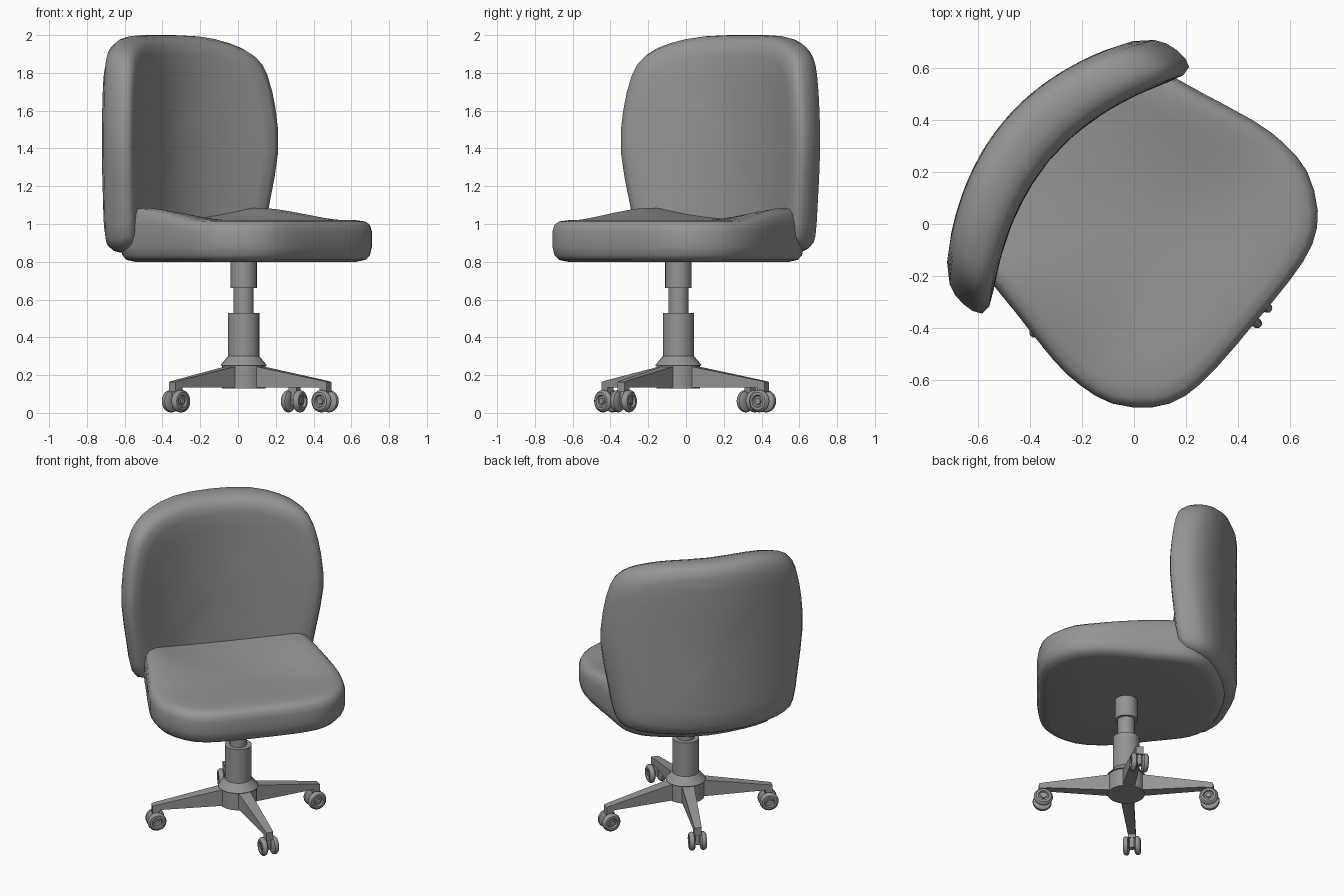
import bpy, bmesh, math
from mathutils import Matrix, Vector

old = bpy.data.objects.get("Cube")
if old:
    bpy.data.objects.remove(old, do_unlink=True)

grey = bpy.data.materials.new("mid grey")
grey.use_nodes = True
GREY = (0.3, 0.3, 0.3, 1)
grey.diffuse_color = GREY
grey.node_tree.nodes["Principled BSDF"].inputs["Base Color"].default_value = GREY

TURN = math.radians(50)      # the cushions face a corner
HUB = Vector((0.03, -0.04, 0))


def finish(name, bm, matrix=None, angle=35):
    """Turn a bmesh into a shaded object."""
    bmesh.ops.recalc_face_normals(bm, faces=bm.faces)
    me = bpy.data.meshes.new(name)
    bm.to_mesh(me)
    bm.free()
    me.materials.append(grey)
    ob = bpy.data.objects.new(name, me)
    bpy.context.collection.objects.link(ob)
    if matrix:
        ob.matrix_world = matrix
    bpy.ops.object.select_all(action="DESELECT")
    ob.select_set(True)
    bpy.context.view_layer.objects.active = ob
    bpy.ops.object.shade_smooth_by_angle(angle=math.radians(angle))
    return ob


def smooth_outline(half, steps=2):
    """Mirror a half outline and resample it with a Catmull-Rom curve."""
    pts = [Vector(p) for p in half]
    pts += [Vector((-p.x, p.y)) for p in reversed(pts[1:-1])]
    n, out = len(pts), []
    for i in range(n):
        a, b, c, d = (pts[(i + k) % n] for k in (-1, 0, 1, 2))
        for s in range(steps):
            t = s / steps
            out.append(0.5 * (2 * b + (c - a) * t + (2 * a - 5 * b + 4 * c - d) * t ** 2
                              + (3 * b - a - 3 * c + d) * t ** 3))
    return out


def pillow(name, half, centre, rings, place):
    """Loft scaled copies of an outline; place() maps (u, v, height) to a point."""
    bm = bmesh.new()
    outline, mid = smooth_outline(half), Vector(centre)
    n = len(outline)
    loops = []
    for scale, h in rings:
        pts = [mid + (p - mid) * scale for p in outline]
        loops.append([bm.verts.new(place(p.x, p.y, h)) for p in pts])
    for lo, hi in zip(loops, loops[1:]):
        for i in range(n):
            bm.faces.new((lo[i], lo[(i + 1) % n], hi[(i + 1) % n], hi[i]))
    for loop, h in ((loops[0], rings[0][1]), (loops[-1], rings[-1][1])):
        tip = bm.verts.new(place(mid.x, mid.y, h))
        for i in range(n):
            bm.faces.new((loop[i], loop[(i + 1) % n], tip))
    return finish(name, bm, Matrix.Rotation(TURN, 4, "Z"), 60)


def lathe(name, profile, matrix, segments=24):
    """Spin (radius, height) points about z."""
    bm = bmesh.new()
    vs = [bm.verts.new((r, 0, z)) for r, z in profile]
    edges = [bm.edges.new(pair) for pair in zip(vs, vs[1:])]
    bmesh.ops.spin(bm, geom=vs + edges, cent=(0, 0, 0), axis=(0, 0, 1),
                   angle=2 * math.pi, steps=segments)
    bmesh.ops.remove_doubles(bm, verts=bm.verts, dist=0.0001)
    return finish(name, bm, matrix)


# Seat cushion with raised rear corners
def seat_point(x, y, h):
    t = min(max((y + 0.3) / 0.55, 0), 1)
    t = t * t * (3 - 2 * t)
    lift = t * (0.06 * min(abs(x) / 0.45, 1) ** 2 + 0.005)
    return x, y, h + lift * min(max((h - 0.88) / 0.13, 0), 1)


seat_half = [(0, -.602), (.22, -.60), (.38, -.578), (.495, -.51), (.585, -.38), (.61, -.24),
             (.602, -.1), (.555, .13), (.53, .26), (.5, .36), (.42, .46), (.25, .53), (0, .57)]
seat_rings = [(.5, .8), (.88, .8), (.95, .81), (.985, .835), (1, .88), (1, .96), (.985, .995),
              (.95, 1.013), (.88, 1.02), (.75, 1.02), (.6, 1.018), (.4, 1.014), (.2, 1.01)]
pillow("seat_cushion", seat_half, (0, -.03), seat_rings, seat_point)


# Backrest cushion, wrapped around the sitter
def back_point(x, z, h):
    return x - 0.02, 0.525 + h - 0.58 * x * x, z


back_half = [(0, .84), (.35, .845), (.5, .865), (.565, .92), (.60, 1.1), (.64, 1.38), (.63, 1.6),
             (.59, 1.8), (.53, 1.9), (.42, 1.96), (.25, 1.995), (0, 2.0)]
back_rings = [(.25, .115), (.5, .115), (.72, .115), (.87, .112), (.96, .09), (.99, .06), (1, .02),
              (.995, -.03), (.97, -.075), (.91, -.105), (.82, -.115), (.65, -.117), (.45, -.117),
              (.22, -.117)]
pillow("backrest_cushion", back_half, (0, 1.42), back_rings, back_point)

# Central hub and stepped gas column
lathe("hub_and_column", [(0, .13), (.115, .13), (.115, .25), (.125, .25), (.083, .3), (.083, .53),
                         (.053, .53), (.053, .66), (.07, .66), (.07, .83), (0, .83)],
      Matrix.Translation(HUB))


# Tapered leg running along +x
def leg(name, matrix):
    bm = bmesh.new()
    side = [(.05, .135), (.5, .135), (.5, .11), (.545, .11), (.545, .163), (.52, .17), (.05, .255)]
    rows = []
    for sign in (-1, 1):
        rows.append([bm.verts.new((x, sign * (.042 - .035 * x), z)) for x, z in side])
        bm.faces.new(rows[-1])
    for i in range(len(side)):
        j = (i + 1) % len(side)
        bm.faces.new((rows[0][i], rows[0][j], rows[1][j], rows[1][i]))
    finish(name, bm, matrix)


# Dished wheel profile, used on both sides of each caster
wheel = [(0, -.02), (.025, -.02), (.045, -.018), (.057, -.01), (.06, 0), (.057, .01), (.047, .019),
         (.033, .02), (.028, .008), (.018, .008), (.016, .016), (0, .016)]

for label, degrees in (("rear_left", 59), ("rear_right", 133), ("front_right", 226), ("front_left", -34)):
    frame = Matrix.Translation(HUB) @ Matrix.Rotation(math.radians(degrees), 4, "Z")
    leg(label + "_leg", frame)
    axle_at = frame @ Matrix.Translation((.52, 0, .062))
    lathe(label + "_caster_stem", [(0, -.02), (.018, -.02), (.018, .06), (0, .06)], axle_at, 12)
    for side, turn in (("inner", 90), ("outer", -90)):
        spin = Matrix.Rotation(math.radians(turn), 4, "X") @ Matrix.Translation((0, 0, .035))
        lathe(f"{label}_{side}_wheel", wheel, axle_at @ spin, 20)
